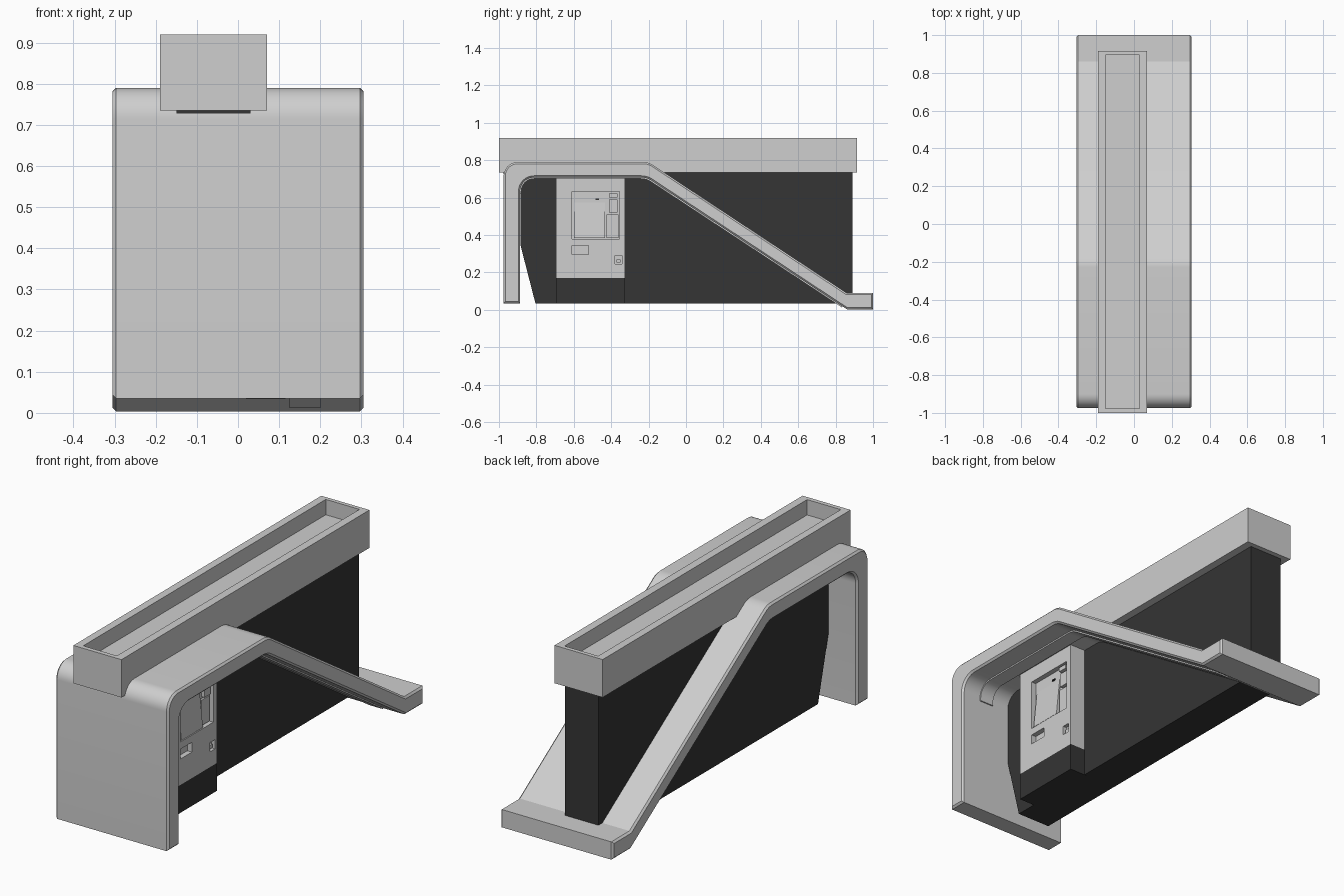
import bpy, bmesh, math
from mathutils import Vector

if "Cube" in bpy.data.objects:
    bpy.data.objects.remove(bpy.data.objects["Cube"])


def material(name, c):
    m = bpy.data.materials.new(name)
    m.diffuse_color = (c, c, c, 1)
    m.use_nodes = True
    m.node_tree.nodes["Principled BSDF"].inputs["Base Color"].default_value = m.diffuse_color
    return m


LIGHT = material("light grey", 0.62)
DARK = material("charcoal", 0.035)


def fillet(points, seg=10):
    """Round each (y, z, radius) corner of a path with an arc."""
    out = []
    n = len(points)
    for i, (y, z, r) in enumerate(points):
        p = Vector((y, z))
        if r == 0:
            out.append(p)
            continue
        a = (Vector(points[i - 1][:2]) - p).normalized()
        b = (Vector(points[(i + 1) % n][:2]) - p).normalized()
        half = a.angle(b) / 2
        t = r / math.tan(half)
        centre = p + (a + b).normalized() * (r / math.sin(half))
        s, e = p + a * t - centre, p + b * t - centre
        ang = s.angle(e)
        for k in range(seg + 1):
            f = k / seg
            out.append(centre + (s * math.sin((1 - f) * ang) + e * math.sin(f * ang)) / math.sin(ang))
    return out


def extrude(name, profile, x0, x1, mat, bevel=0):
    """Extrude a (y, z) outline along x, optionally bevelling the side rims."""
    bm = bmesh.new()
    a = [bm.verts.new((x0, p[0], p[1])) for p in profile]
    b = [bm.verts.new((x1, p[0], p[1])) for p in profile]
    caps = [bm.faces.new(a), bm.faces.new(b)]
    n = len(a)
    for i in range(n):
        j = (i + 1) % n
        bm.faces.new((a[i], a[j], b[j], b[i]))
    bmesh.ops.recalc_face_normals(bm, faces=bm.faces)
    if bevel:
        rims = list({e for f in caps for e in f.edges})
        bmesh.ops.bevel(bm, geom=rims, offset=bevel, segments=1, affect='EDGES')
    me = bpy.data.meshes.new(name)
    bm.to_mesh(me)
    bm.free()
    ob = bpy.data.objects.new(name, me)
    bpy.context.collection.objects.link(ob)
    me.materials.append(mat)
    return ob


def box(name, x0, x1, y0, y1, z0, z1, mat):
    return extrude(name, [(y0, z0), (y1, z0), (y1, z1), (y0, z1)], x0, x1, mat)


def cut(target, cutter):
    """Subtract a cutter, bake the result and remove the cutter."""
    cutter.hide_render = True
    mod = target.modifiers.new("cut", 'BOOLEAN')
    mod.operation = 'DIFFERENCE'
    mod.solver = 'EXACT'
    mod.object = cutter
    bpy.context.view_layer.objects.active = target
    bpy.ops.object.modifier_apply(modifier=mod.name)
    bpy.data.objects.remove(cutter)


def smooth(ob):
    bpy.ops.object.select_all(action='DESELECT')
    ob.select_set(True)
    bpy.context.view_layer.objects.active = ob
    bpy.ops.object.shade_smooth_by_angle(angle=math.radians(30))


# Bent shell: front leg, flat top, long slope and foot
shell = extrude("shell", fillet([
    (-0.975, 0.035, 0), (-0.975, 0.79, 0.075), (-0.2, 0.79, 0.1), (0.86, 0.09, 0),
    (1.0, 0.09, 0), (1.0, 0.003, 0), (0.86, 0.003, 0), (-0.21, 0.708, 0.1),
    (-0.887, 0.708, 0.075), (-0.887, 0.035, 0)]), -0.305, 0.305, LIGHT, 0.009)
smooth(shell)

# Light strip following the underside of the shell
outer = fillet([(-0.889, 0.62, 0), (-0.889, 0.71, 0.075), (-0.209, 0.71, 0.1), (0.835, 0.022, 0)])
inner = fillet([(-0.881, 0.62, 0), (-0.881, 0.701, 0.068), (-0.212, 0.701, 0.1), (0.835, 0.012, 0)])
smooth(extrude("underside_strip", outer + inner[::-1], 0.125, 0.2, LIGHT))

# Dark central wall, chamfered at the lower front
extrude("central_wall", [
    (-0.805, 0.035), (0.89, 0.035), (0.89, 0.737), (-0.977, 0.737),
    (-0.977, 0.727), (-0.886, 0.727), (-0.886, 0.35)], -0.15, 0.03, DARK)

# Planter tray on top
tray = box("tray", -0.19, 0.07, -1.0, 0.915, 0.735, 0.92, LIGHT)
cut(tray, box("tray_cutter", -0.152, 0.03, -0.978, 0.895, 0.845, 1.0, LIGHT))

# Kiosk cabinet with recesses on its right face, and its dark base
X = 0.115
kiosk = box("kiosk_cabinet", 0.02, X, -0.695, -0.325, 0.17, 0.715, LIGHT)
for y0, y1, z0, z1, depth in (
        (-0.61, -0.355, 0.38, 0.632, 0.025),
        (-0.61, -0.52, 0.297, 0.345, 0.025),
        (-0.38, -0.342, 0.245, 0.29, 0.02)):
    cut(kiosk, box("recess_cutter", X - depth, X + 0.05, y0, y1, z0, z1, LIGHT))
box("kiosk_base", 0.02, X, -0.695, -0.325, 0.034, 0.17, DARK)

# Tilted screen wedge, reader and slot details in the recess
screen = box("screen", X - 0.03, X - 0.002, -0.598, -0.432, 0.383, 0.575, LIGHT)
for v in screen.data.vertices:
    if v.co.x > X - 0.01 and v.co.z > 0.5:
        v.co.x = X - 0.022
box("card_reader", X - 0.03, X - 0.008, -0.412, -0.366, 0.52, 0.59, LIGHT)
box("reader_cap", X - 0.03, X - 0.002, -0.412, -0.366, 0.6, 0.622, LIGHT)
box("side_panel", X - 0.03, X - 0.015, -0.425, -0.362, 0.385, 0.51, LIGHT)
box("sensor", X - 0.03, X - 0.018, -0.485, -0.465, 0.588, 0.594, DARK)
box("button", X - 0.025, X - 0.008, -0.372, -0.35, 0.252, 0.27, LIGHT)
